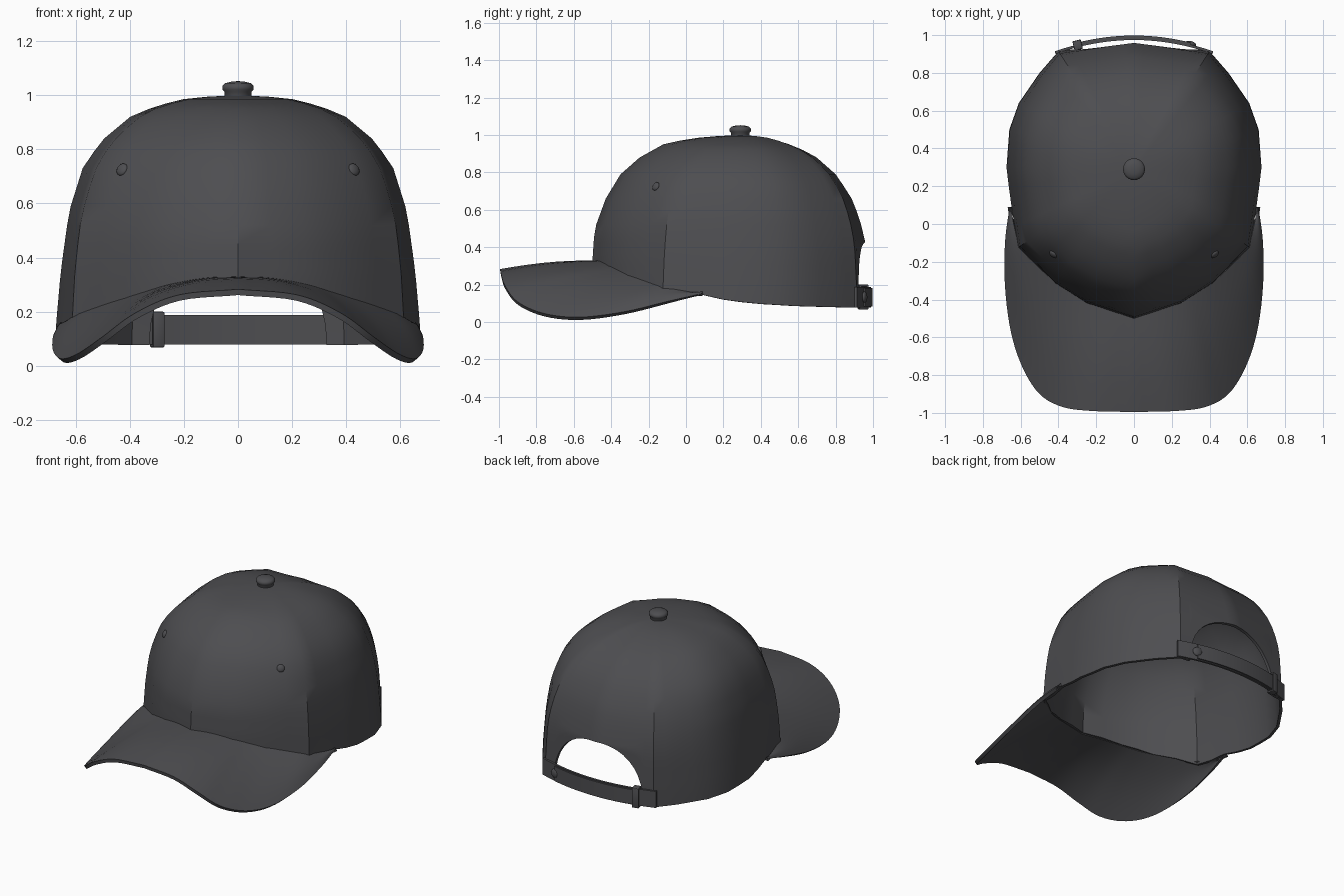
import bpy, bmesh, math
from mathutils import Vector

if "Cube" in bpy.data.objects:
    bpy.data.objects.remove(bpy.data.objects["Cube"])

mat = bpy.data.materials.new("charcoal cloth")
mat.diffuse_color = (0.075, 0.075, 0.081, 1)
mat.use_nodes = True
mat.node_tree.nodes["Principled BSDF"].inputs["Base Color"].default_value = mat.diffuse_color
CENTRE = Vector((0, 0.29))


def lerp_table(t, x):
    if x <= t[0][0]:
        return t[0][1]
    for (a, u), (b, v) in zip(t, t[1:]):
        if x <= b:
            return u + (v - u) * (x - a) / (b - a)
    return t[-1][1]


def spline(pts, n):
    """Smooth curve through the points, n steps per span."""
    p = [Vector(q) for q in pts]
    p = [2 * p[0] - p[1]] + p + [2 * p[-1] - p[-2]]
    out = []
    for a, b, c, d in zip(p, p[1:], p[2:], p[3:]):
        for k in range(n):
            t = k / n
            out.append(0.5 * (2 * b + (c - a) * t + (2 * a - 5 * b + 4 * c - d) * t * t
                              + (3 * b - a - 3 * c + d) * t ** 3))
    return out + [p[-2]]


def finish(ob, angle=35):
    ob.data.materials.append(mat)
    bpy.ops.object.select_all(action='DESELECT')
    ob.select_set(True)
    bpy.context.view_layer.objects.active = ob
    for m in list(ob.modifiers):
        bpy.ops.object.modifier_apply(modifier=m.name)
    bpy.ops.object.shade_smooth_by_angle(angle=math.radians(angle))
    return ob


def sheet(name, rows, thick, closed=False, cap=None, angle=35):
    """Grid of points made into a thick sheet, optionally a ring closed at an apex."""
    bm = bmesh.new()
    vs = [[bm.verts.new(p) for p in r] for r in rows]
    n = len(rows[0])
    for lo, hi in zip(vs, vs[1:]):
        for j in range(n if closed else n - 1):
            k = (j + 1) % n
            bm.faces.new((lo[j], lo[k], hi[k], hi[j]))
    if cap:
        tip = bm.verts.new(cap)
        for j in range(n):
            bm.faces.new((vs[-1][j], vs[-1][(j + 1) % n], tip))
    me = bpy.data.meshes.new(name)
    bm.to_mesh(me)
    bm.free()
    ob = bpy.data.objects.new(name, me)
    bpy.context.collection.objects.link(ob)
    m = ob.modifiers.new("thickness", 'SOLIDIFY')
    m.thickness, m.offset = thick, -1
    return finish(ob, angle)


# Crown: plan outline and the shrink of that outline with height
FRONT = [(.33, 1), (.45, .99), (.52, .975), (.66, .91), (.79, .81), (.88, .68),
         (.95, .52), (.98, .35), (.993, .18), (1, 0)]
SIDE = [(.12, 1), (.35, .97), (.57, .925), (.73, .85), (.83, .75), (.92, .59),
        (.96, .45), (.985, .3), (.995, .16), (1, 0)]
BACK = [(.12, 1), (.42, .985), (.55, .94), (.67, .87), (.79, .75), (.88, .6),
        (.935, .45), (.98, .25), (.993, .14), (1, 0)]
SEAM = [(0, .33), (.17, .318), (.3, .288), (.41, .25), (.5, .22), (.58, .19), (.65, .145)]
HEM = [(.09, .145), (.2, .12), (.35, .1), (.6, .085), (.9, .077)]
corners = [(0, -.5), (.25, -.42), (.42, -.315), (.615, -.125), (.65, .09), (.675, .3),
           (.66, .5), (.61, .64), (.5, .8), (.4, .915)]
HOLE = .33


def crown_point(x, y, z):
    d = Vector((x, y)) - CENTRE
    w = (d.y / d.length) ** 2
    s = w * lerp_table(FRONT if d.y < 0 else BACK, z) + (1 - w) * lerp_table(SIDE, z)
    p = CENTRE + d * s
    return Vector((p.x, p.y, z))


def hem(x, y):
    x = abs(x)
    if y < .09:
        return lerp_table(SEAM, x) - .015
    z = lerp_table(HEM, y)
    if y > .8 and x < HOLE:     # arched opening at the back
        z += (.425 - z) * (1 - (x / HOLE) ** 2.3) ** (1 / 2.3)
    return z


half = []
for a, b in zip(corners, corners[1:]):
    for k in range(2):
        half.append(Vector(a).lerp(Vector(b), k / 2))
half.append(Vector(corners[-1]))
for k in range(-1, 11):
    x = HOLE + .006 if k < 0 else HOLE * math.cos(k * math.pi / 20)
    x = 0 if k == 10 else x
    half.append(Vector((x, .97 - .055 * x / .4)))
outline = half + [Vector((-p.x, p.y)) for p in half[-2:0:-1]]

rows = [[crown_point(p.x, p.y, hem(*p) + (.45 - hem(*p)) * f) for p in outline]
        for f in (0, .2, .4, .6, .8)]
for z in (.45, .52, .59, .66, .73, .79, .84, .88, .92, .95, .97, .985, .994):
    rows.append([crown_point(p.x, p.y, z) for p in outline])
sheet("crown", rows, .018, closed=True, cap=(0, .29, 1.0))

# Brim: lofted from the arched front lip back to the crown seam
outer = [(0, -.995, .283), (.22, -.99, .262), (.38, -.968, .195), (.5, -.9, .108),
         (.59, -.76, .046), (.652, -.57, .026), (.683, -.33, .055), (.683, -.1, .11),
         (.66, .085, .152)]
inner = [(0, -.49, .33), (.12, -.46, .325), (.25, -.41, .302), (.34, -.36, .275),
         (.42, -.305, .25), (.52, -.215, .217), (.6, -.125, .187), (.637, 0, .165),
         (.648, .09, .15)]


def mirrored(pts):
    return [Vector((-p.x, p.y, p.z)) for p in pts[:0:-1]] + pts


lip, root = mirrored(spline(outer, 5)), mirrored(spline(inner, 5))
rows = [[a.lerp(b, f) + Vector((0, 0, .012 * math.sin(math.pi * f))) for a, b in zip(lip, root)]
        for f in (0, .04, .15, .3, .45, .6, .75, .9, 1)]
sheet("brim", rows, .022, angle=50)


# Adjustable strap across the back opening
def strap_y(x):
    return .992 - .42 * x * x


def strap(name, x0, x1, z0, z1, out, thick):
    xs = [x1 + (x0 - x1) * k / 16 for k in range(17)]
    sheet(name, [[Vector((x, strap_y(x) + out, z)) for x in xs] for z in (z0, z1)], thick)


strap("strap", -.42, .42, .078, .188, -.004, .014)
strap("strap_overlap", -.3, .3, .084, .182, .006, .012)


def box(name, loc, size, turn):
    bpy.ops.mesh.primitive_cube_add(size=1, location=loc, rotation=(0, 0, turn))
    ob = bpy.context.object
    ob.name, ob.scale = name, size
    bpy.ops.object.transform_apply(location=False, rotation=False, scale=True)
    b = ob.modifiers.new("round", 'BEVEL')
    b.width, b.segments = .005, 2
    finish(ob)


# Buckle: a slim frame around the strap
bx = -.3
turn = math.atan(-.84 * bx)
for name, dy, z, size in (("buckle_outside", .012, .133, (.045, .012, .13)),
                          ("buckle_inside", -.026, .133, (.045, .012, .13)),
                          ("buckle_top", -.007, .194, (.045, .048, .012)),
                          ("buckle_bottom", -.007, .074, (.045, .048, .012))):
    box(name, (bx - dy * math.sin(turn), strap_y(bx) + dy, z), size, turn)


def dome(name, loc, direction, size):
    bpy.ops.mesh.primitive_uv_sphere_add(segments=20, ring_count=10, radius=1, location=loc)
    ob = bpy.context.object
    ob.name, ob.scale = name, size
    ob.rotation_euler = Vector(direction).to_track_quat('Z', 'Y').to_euler()
    finish(ob, 60)


# Strap snap and front eyelets
dome("strap_snap", (.3, strap_y(.3), .133), (.25, 1, 0), (.03, .03, .014))
for side in (-1, 1):
    p = crown_point(side * .5, -.237, .725)
    dome("eyelet", p, (side * .6, -.7, .4), (.024, .024, .012))

# Top button: short lathed stud with a domed cap
profile = [(.05, .985), (.05, 1.012), (.058, 1.02), (.058, 1.034), (.048, 1.044), (.025, 1.05)]
rows = [[Vector((r * math.cos(a * math.pi / 12), .29 + r * math.sin(a * math.pi / 12), z))
         for a in range(24)] for r, z in profile]
sheet("top_button", rows, .004, closed=True, cap=(0, .29, 1.052), angle=50)
